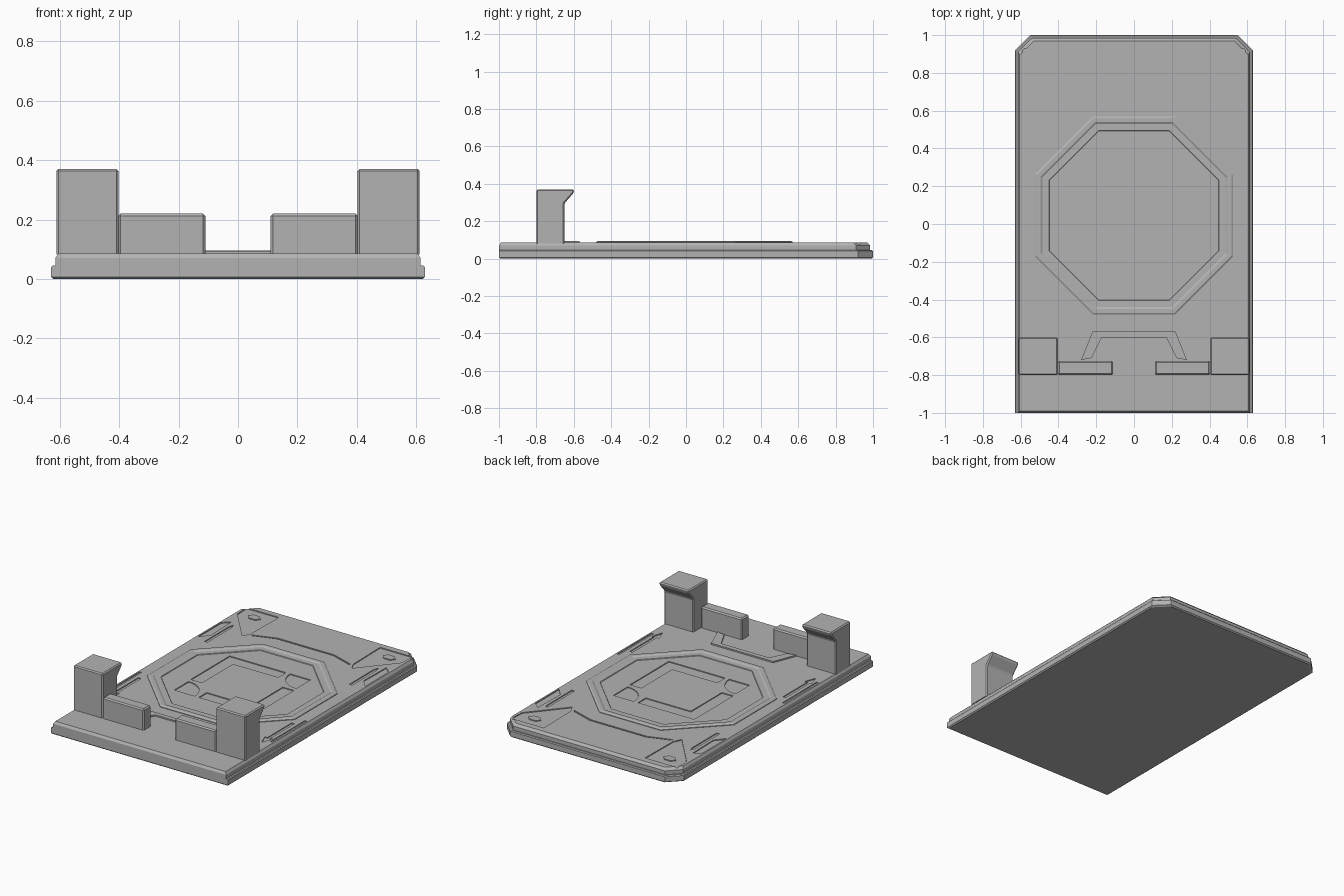
import bpy, bmesh, math

cube = bpy.data.objects.get("Cube")
if cube:
    bpy.data.objects.remove(cube, do_unlink=True)

grey = bpy.data.materials.new("plain grey")
grey.use_nodes = True
grey.diffuse_color = (0.45, 0.45, 0.45, 1)
grey.node_tree.nodes["Principled BSDF"].inputs["Base Color"].default_value = grey.diffuse_color

TOP = 0.085      # deck height
MID_Y = 0.045    # centre of the octagon


def finish(bm, name):
    bmesh.ops.recalc_face_normals(bm, faces=bm.faces)
    me = bpy.data.meshes.new(name)
    bm.to_mesh(me)
    bm.free()
    me.materials.append(grey)
    ob = bpy.data.objects.new(name, me)
    bpy.context.collection.objects.link(ob)
    return ob


def loft(bm, rings, closed=False):
    """Skin rings of points; cap the ends, or join last to first."""
    vs = [[bm.verts.new(p) for p in r] for r in rings]
    pairs = list(zip(vs, vs[1:]))
    if closed:
        pairs.append((vs[-1], vs[0]))
    else:
        bm.faces.new(vs[0])
        bm.faces.new(vs[-1])
    n = len(vs[0])
    for a, b in pairs:
        for i in range(n):
            j = (i + 1) % n
            bm.faces.new((a[i], a[j], b[j], b[i]))


def prism(bm, outline, z0, z1):
    loft(bm, [[(x, y, z) for x, y in outline] for z in (z0, z1)])


def flip(outline):
    return [(-x, y) for x, y in outline]


def turn(outline):
    return [(-x, 2 * MID_Y - y) for x, y in outline]


def rect(x0, x1, y0, y1):
    return [(x0, y0), (x1, y0), (x1, y1), (x0, y1)]


def slab(w, front, back, cut):
    return [(-w, front), (w, front), (w, back - cut), (w - cut, back),
            (cut - w, back), (-w, back - cut)]


def octagon(r, z):
    R = r / math.cos(math.pi / 8)
    return [(R * math.cos((k + 0.5) * math.pi / 4),
             MID_Y + R * math.sin((k + 0.5) * math.pi / 4), z) for k in range(8)]


# Lower base slab
bm = bmesh.new()
loft(bm, [[(x, y, z) for x, y in slab(w, f, b, 0.08)] for w, f, b, z in
          ((0.622, -0.992, 0.992, 0), (0.63, -1, 1, 0.007),
           (0.63, -1, 1, 0.04), (0.625, -1, 0.995, 0.045))])
finish(bm, "base_slab")

# Upper deck with a chamfered rim
bm = bmesh.new()
loft(bm, [[(x, y, z) for x, y in slab(w, f, b, 0.075)] for w, f, b, z in
          ((0.615, -1, 0.985, 0.04), (0.615, -1, 0.985, 0.07), (0.605, -0.99, 0.97, TOP))])
deck = finish(bm, "deck")

# Engraved outlines on the deck
corner = [(0.59, 0.93), (0.36, 0.93), (0.365, 0.65), (0.39, 0.6), (0.585, 0.83)]
side_pocket = [(0.595, 0.68), (0.55, 0.72), (0.545, 0.5), (0.595, 0.44)]
side_blade = [(0.505, 0.41), (0.525, 0.41), (0.525, 0.66), (0.515, 0.69), (0.505, 0.66)]
side_slot = rect(0.58, 0.595, -0.5, -0.15)
arrow = [(0.535, -0.22), (0.555, -0.22), (0.555, -0.47), (0.57, -0.46),
         (0.545, -0.54), (0.515, -0.46), (0.535, -0.47)]
bracket = [(-0.29, 0.33), (0.11, 0.33), (0.11, 0.25), (-0.21, 0.25),
           (-0.21, -0.065), (-0.29, -0.065)]
quarter = [(0.285, 0.33)] + [(0.285 - 0.145 * math.cos(a), 0.33 - 0.145 * math.sin(a))
                             for a in [k * math.pi / 16 for k in range(9)]]
path = [(-0.35, 0.63), (-0.2, 0.68), (0.2, 0.68), (0.35, 0.63)]
back_groove = path + [(x, y + 0.012) for x, y in reversed(path)]

cuts = [back_groove]
for shape in (corner, side_pocket, side_blade, side_slot, arrow):
    cuts += [shape, flip(shape)]
for shape in (bracket, quarter):
    cuts += [shape, turn(shape)]

bm = bmesh.new()
for shape in cuts:
    prism(bm, shape, TOP - 0.006, TOP + 0.02)
cutter = finish(bm, "engraving_cutter")
cutter.hide_render = True
mod = deck.modifiers.new("engraving", 'BOOLEAN')
mod.operation = 'DIFFERENCE'
mod.solver = 'EXACT'
mod.object = cutter
bpy.context.view_layer.objects.active = deck
bpy.ops.object.modifier_apply(modifier=mod.name)
bpy.data.objects.remove(cutter, do_unlink=True)

# Small hexagonal bosses in the corner pockets
bm = bmesh.new()
for s in (-1, 1):
    prism(bm, [(s * 0.48 + 0.045 * math.cos(k * math.pi / 3),
                0.85 + 0.03 * math.sin(k * math.pi / 3)) for k in range(6)], TOP - 0.007, TOP)
finish(bm, "corner_bosses")

# Raised octagonal ring with sloping inner step
bm = bmesh.new()
loft(bm, [octagon(r, z) for r, z in ((0.525, TOP - 0.004), (0.525, 0.089), (0.515, 0.095),
                                     (0.495, 0.095), (0.485, 0.089), (0.45, 0.089),
                                     (0.445, TOP - 0.004))], closed=True)
finish(bm, "octagon_ring")

# Raised angular trim between the rails
outer = [(-0.28, -0.72), (-0.22, -0.57), (0.22, -0.57), (0.28, -0.72)]
inner = [(0.225, -0.71), (0.17, -0.6), (-0.17, -0.6), (-0.225, -0.71)]
bm = bmesh.new()
prism(bm, outer + inner, TOP - 0.004, 0.094)
finish(bm, "front_trim")


def bar(name, profile, x0, x1, bevel):
    """Extrude a side profile (y, z) along x with chamfered edges."""
    bm = bmesh.new()
    loft(bm, [[(x, y, z) for y, z in profile] for x in (x0, x1)])
    bmesh.ops.recalc_face_normals(bm, faces=bm.faces)
    edges = [e for e in bm.edges if max(v.co.z for v in e.verts) > TOP + 0.01]
    bmesh.ops.bevel(bm, geom=edges, offset=bevel, segments=1, affect='EDGES', clamp_overlap=True)
    finish(bm, name)


# Hooked posts and low rails on each side
hook = [(-0.8, TOP - 0.003), (-0.8, 0.37), (-0.6, 0.37), (-0.6, 0.352),
        (-0.65, 0.295), (-0.65, TOP - 0.003)]
rail = [(-0.8, TOP - 0.003), (-0.8, 0.22), (-0.725, 0.22), (-0.725, TOP - 0.003)]
for side, s in (("left", 1), ("right", -1)):
    bar(side + "_hook_post", hook, s * 0.402, s * 0.612, 0.007)
    bar(side + "_rail", rail, s * 0.11, s * 0.403, 0.008)
